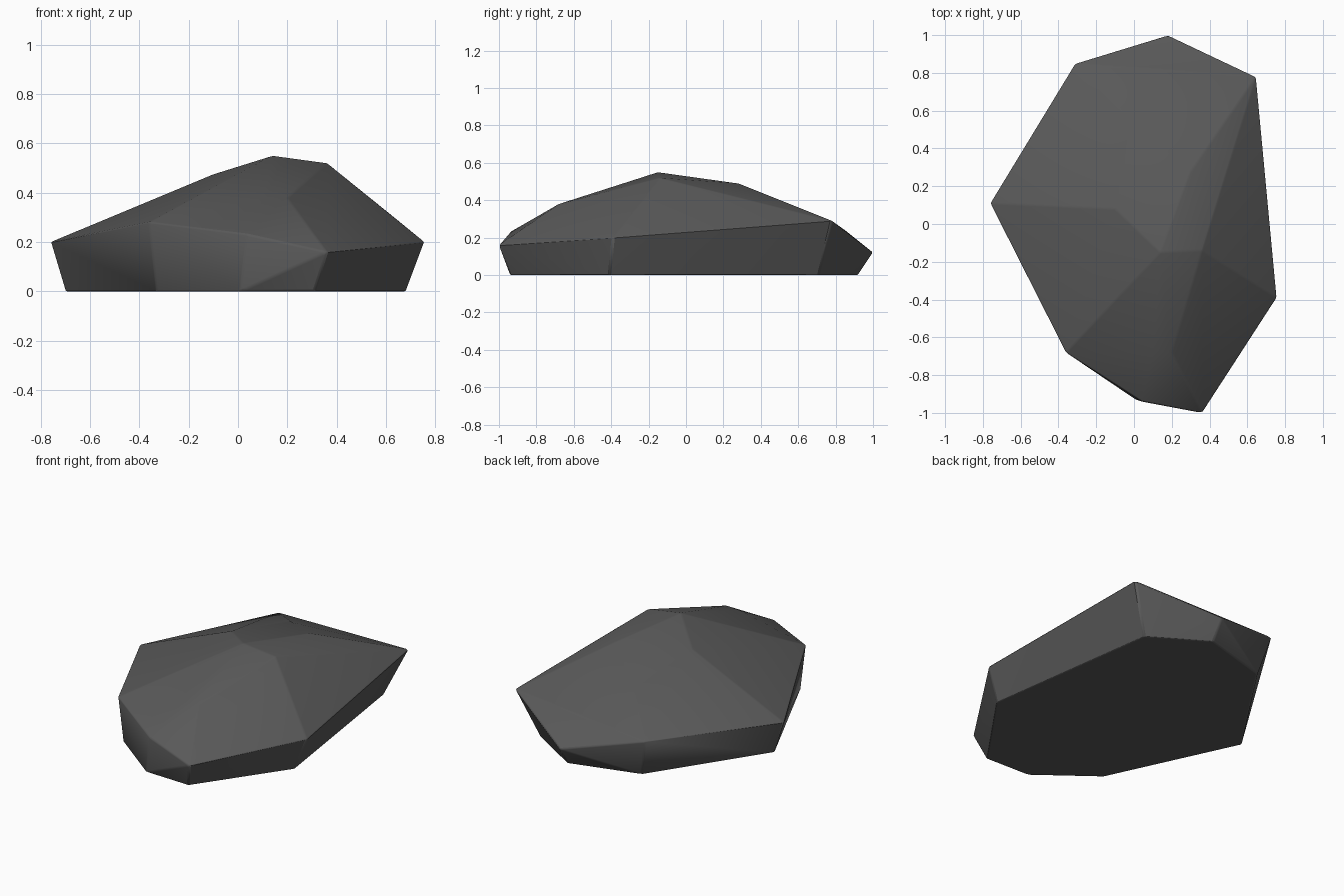
import bpy, bmesh, math

cube = bpy.data.objects.get("Cube")
if cube:
    bpy.data.objects.remove(cube)

# Footprint, overhanging rim and crown of the boulder
base = [(-.70, .12), (-.25, .80), (.18, .92), (.52, .71),
        (.68, -.41), (.31, -.94), (.01, -.93), (-.33, -.67)]
rim = [(-.76, .11, .20), (-.31, .85, .24), (.18, 1, .12), (.645, .78, .29),
       (.755, -.39, .20), (.36, -1, .16), (.04, -.94, .23), (-.36, -.68, .28)]
crown = [(.14, -.15, .55), (.36, -.14, .52), (.30, .28, .49), (-.10, .08, .475),
         (.10, -.68, .375), (.20, -.68, .38), (-.02, .55, .38)]

# Wrap the corners in one faceted shell
bm = bmesh.new()
for co in [(x, y, 0) for x, y in base] + rim + crown:
    bm.verts.new(co)
hull = bmesh.ops.convex_hull(bm, input=bm.verts)
loose = [v for v in bm.verts if not v.link_faces]
bmesh.ops.delete(bm, geom=loose, context='VERTS')
bmesh.ops.dissolve_limit(bm, angle_limit=math.radians(3), verts=bm.verts, edges=bm.edges)
bmesh.ops.recalc_face_normals(bm, faces=bm.faces)
mesh = bpy.data.meshes.new("boulder")
bm.to_mesh(mesh)
bm.free()
boulder = bpy.data.objects.new("boulder", mesh)
bpy.context.collection.objects.link(boulder)

# Dark stone
stone = bpy.data.materials.new("dark_grey_stone")
stone.use_nodes = True
colour = (.1, .1, .1, 1)
stone.diffuse_color = colour
stone.node_tree.nodes["Principled BSDF"].inputs["Base Color"].default_value = colour
mesh.materials.append(stone)

# Slightly worn edges with soft shading
bevel = boulder.modifiers.new("worn_edges", 'BEVEL')
bevel.width = .008
bevel.segments = 2
bevel.limit_method = 'ANGLE'
bevel.angle_limit = math.radians(15)
bpy.context.view_layer.objects.active = boulder
boulder.select_set(True)
bpy.ops.object.shade_smooth_by_angle(angle=math.radians(35))
